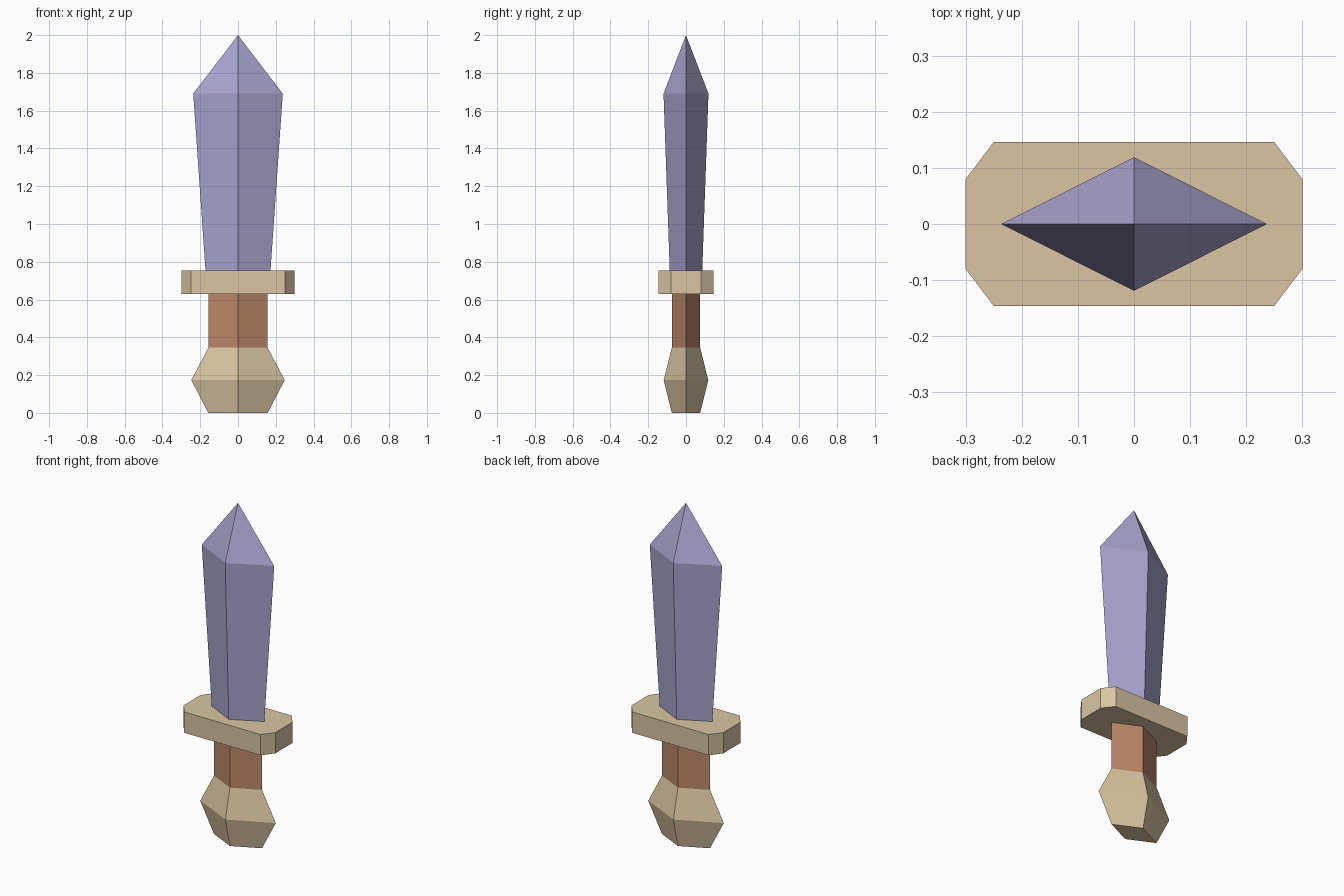
import bpy
import bmesh

if "Cube" in bpy.data.objects:
    bpy.data.objects.remove(bpy.data.objects["Cube"])


def material(name, rgb):
    mat = bpy.data.materials.new(name)
    mat.diffuse_color = (*rgb, 1.0)
    mat.use_nodes = True
    mat.node_tree.nodes["Principled BSDF"].inputs["Base Color"].default_value = mat.diffuse_color
    return mat


def diamond(rx, ry):
    return [(rx, 0), (0, ry), (-rx, 0), (0, -ry)]


def loft(name, sections, mat, tip=None):
    """Bridge stacked outlines [(z, points)], capped or closed to a tip."""
    bm = bmesh.new()
    rings = [[bm.verts.new((x, y, z)) for x, y in pts] for z, pts in sections]
    n = len(rings[0])
    for low, high in zip(rings, rings[1:]):
        for i in range(n):
            j = (i + 1) % n
            bm.faces.new((low[i], low[j], high[j], high[i]))
    bm.faces.new(rings[0][::-1])
    if tip is None:
        bm.faces.new(rings[-1])
    else:
        apex = bm.verts.new((0, 0, tip))
        for i in range(n):
            bm.faces.new((rings[-1][i], rings[-1][(i + 1) % n], apex))
    bmesh.ops.recalc_face_normals(bm, faces=bm.faces)
    mesh = bpy.data.meshes.new(name)
    bm.to_mesh(mesh)
    bm.free()
    mesh.materials.append(mat)
    obj = bpy.data.objects.new(name, mesh)
    bpy.context.collection.objects.link(obj)
    return obj


steel = material("steel", (0.40, 0.37, 0.62))
brass = material("brass", (0.70, 0.56, 0.36))
leather = material("leather", (0.50, 0.25, 0.14))

# Pommel: diamond section swelling in the middle
loft("pommel", [(0.0, diamond(0.157, 0.075)),
                (0.173, diamond(0.247, 0.118)),
                (0.345, diamond(0.157, 0.075))], brass)

# Grip
loft("grip", [(0.345, diamond(0.157, 0.075)),
              (0.63, diamond(0.157, 0.075))], leather)

# Guard: rectangular plate with chamfered corners
corner = [(0.3, 0.08), (0.25, 0.146)]
half = corner + [(-x, y) for x, y in reversed(corner)]
outline = half + [(-x, -y) for x, y in half]
loft("guard", [(0.63, outline), (0.753, outline)], brass)

# Blade: widens upward, then closes to a point
loft("blade", [(0.753, diamond(0.172, 0.086)),
               (1.69, diamond(0.237, 0.119))], steel, tip=2.0)
